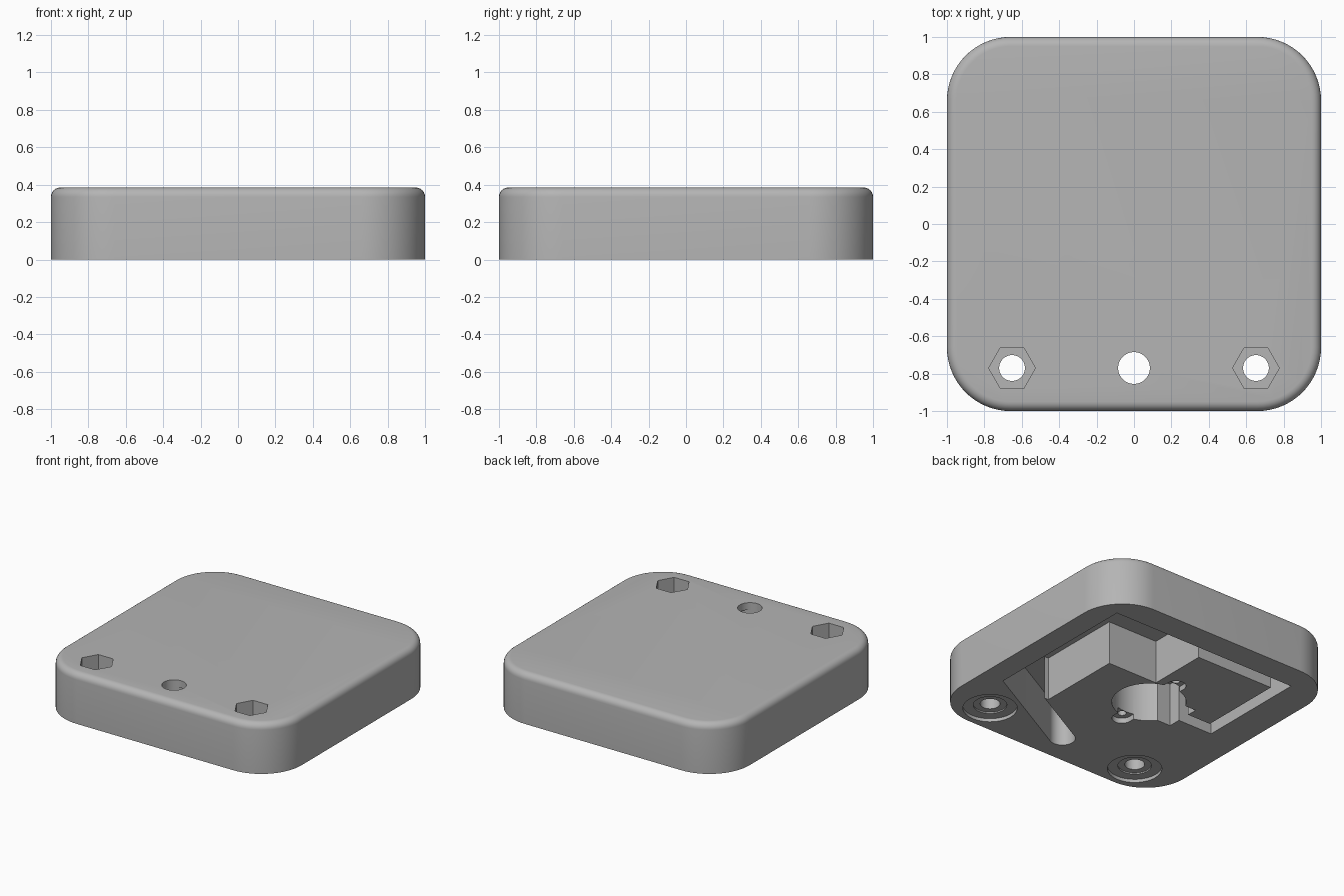
import bpy, bmesh
from math import sin, cos, tan, pi, radians

old = bpy.data.objects.get("Cube")
if old:
    bpy.data.objects.remove(old, do_unlink=True)

HEIGHT, CEILING = 0.385, 0.33

grey = bpy.data.materials.new("light_grey")
grey.use_nodes = True
colour = (0.46, 0.46, 0.46, 1)
grey.diffuse_color = colour
grey.node_tree.nodes["Principled BSDF"].inputs["Base Color"].default_value = colour


def arc(cx, cy, r, start, end, n):
    """Points along an arc, angles in degrees."""
    angles = [radians(start + (end - start) * i / n) for i in range(n + 1)]
    return [(cx + r * cos(a), cy + r * sin(a)) for a in angles]


def circle(cx, cy, r, n=48):
    return arc(cx, cy, r, 0, 360, n)[:-1]


def rect(x0, x1, y0, y1):
    return [(x0, y0), (x1, y0), (x1, y1), (x0, y1)]


def prism(name, outline, z0, z1, bevel=0):
    """Extrude a counter-clockwise outline, optionally rounding the top rim."""
    bm = bmesh.new()
    base = bm.faces.new([bm.verts.new((x, y, z0)) for x, y in outline])
    out = bmesh.ops.extrude_face_region(bm, geom=[base], use_keep_orig=True)
    top = [v for v in out["geom"] if isinstance(v, bmesh.types.BMVert)]
    bmesh.ops.translate(bm, verts=top, vec=(0, 0, z1 - z0))
    bmesh.ops.recalc_face_normals(bm, faces=bm.faces)
    if bevel:
        rim = [e for e in bm.edges if all(v in top for v in e.verts)]
        bmesh.ops.bevel(bm, geom=rim, offset=bevel, segments=6,
                        profile=0.5, affect='EDGES')
    mesh = bpy.data.meshes.new(name)
    bm.to_mesh(mesh)
    bm.free()
    mesh.materials.append(grey)
    obj = bpy.data.objects.new(name, mesh)
    bpy.context.collection.objects.link(obj)
    return obj


# Rounded square housing with a soft upper rim
R = 0.34
outline = []
for i, (sx, sy) in enumerate([(1, 1), (-1, 1), (-1, -1), (1, -1)]):
    outline += arc(sx * (1 - R), sy * (1 - R), R, i * 90, i * 90 + 90, 16)
housing = prism("housing", outline, 0, HEIGHT, bevel=0.05)


def cut(outline, z0, z1):
    cutter = prism("cutter", outline, z0, z1)
    cutter.hide_render = True
    mod = housing.modifiers.new("cut", 'BOOLEAN')
    mod.operation = 'DIFFERENCE'
    mod.solver = 'EXACT'
    mod.object = cutter
    bpy.context.view_layer.objects.active = housing
    bpy.ops.object.modifier_apply(modifier=mod.name)
    bpy.data.objects.remove(cutter, do_unlink=True)


BELOW, ABOVE = -0.1, HEIGHT + 0.1

# Underside cavity, stepped at the back, with a wire channel round to the middle
cavity = [(0.42, -0.42), (0.825, -0.42), (0.825, 0.80), (-0.745, 0.80),
          (-0.745, -0.06), (-0.40, -0.06), (-0.40, 0.04), (-0.65, 0.04),
          (-0.65, 0.695), (0, 0.695), (0, 0.235), (0.42, 0.235)]
cut(cavity, BELOW, CEILING)

# Slanted cable slot from the cavity to the front outlet
HOLE_Y, SLANT, W = -0.77, 28.5, 0.09
slope = tan(radians(SLANT))
rise = W / cos(radians(SLANT))
end = 0.825
slot = arc(0, HOLE_Y, W, SLANT + 90, SLANT + 270, 20)
slot += [(end, HOLE_Y - rise + end * slope), (end, HOLE_Y + rise + end * slope)]
cut(slot, BELOW, CEILING)
cut(circle(0, HOLE_Y, 0.085), 0.2, ABOVE)

# Round socket with side notch, shallow ears and pilot holes
CX, CY, EAR = -0.135, 0.0, 0.29
ears = arc(CX, CY + EAR, 0.07, 0, 180, 12) + arc(CX, CY - EAR, 0.07, 180, 360, 12)
cut(ears, BELOW, 0.04)
cut(circle(CX, CY, 0.257), BELOW, CEILING)
cut(rect(-0.455, CX, -0.155, 0.12), BELOW, CEILING)
for side in (-1, 1):
    cut(circle(CX, CY + side * EAR, 0.03, 24), BELOW, 0.2)

# Two bolt holes: hexagonal nut pocket on top, stepped washer seat below
for side in (-1, 1):
    x = side * 0.652
    cut(circle(x, HOLE_Y, 0.125, 6), 0.12, ABOVE)
    cut(circle(x, HOLE_Y, 0.188), BELOW, 0.025)
    cut(circle(x, HOLE_Y, 0.116), BELOW, 0.035)
    cut(circle(x, HOLE_Y, 0.069), BELOW, ABOVE)

bpy.ops.object.select_all(action='DESELECT')
housing.select_set(True)
bpy.context.view_layer.objects.active = housing
bpy.ops.object.shade_smooth_by_angle(angle=radians(30))
